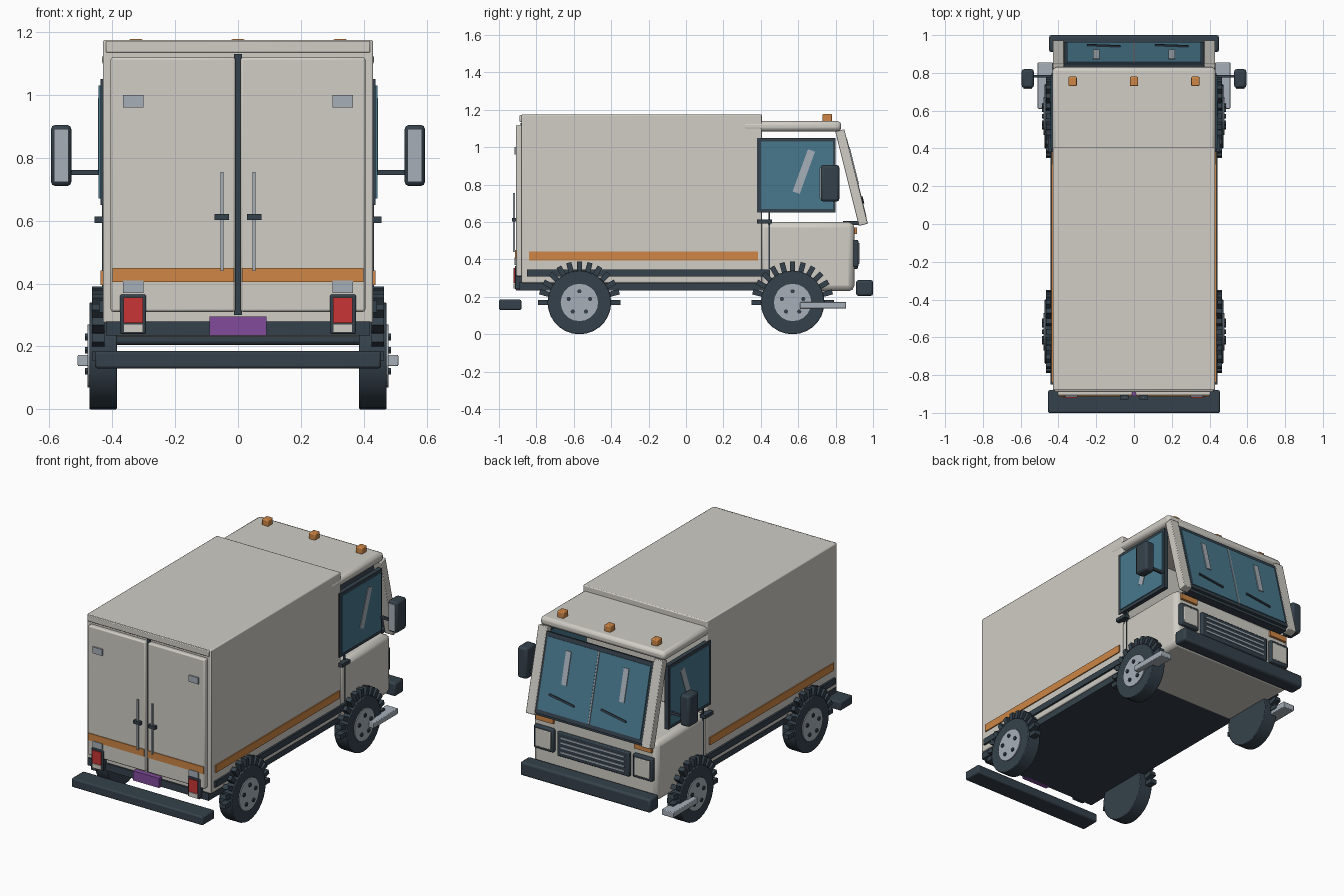
import bpy
import math
from mathutils import Matrix, Vector

default_cube = bpy.data.objects.get("Cube")
if default_cube:
    bpy.data.objects.remove(default_cube, do_unlink=True)


def material(name, red, green, blue):
    mat = bpy.data.materials.new(name)
    mat.use_nodes = True
    colour = (red, green, blue, 1)
    mat.diffuse_color = colour
    mat.node_tree.nodes["Principled BSDF"].inputs["Base Color"].default_value = colour
    return mat


cream = material("cream paint", .63, .61, .56)
dark = material("dark slate", .035, .053, .07)
glass = material("teal glass", .065, .19, .27)
grey = material("light grey metal", .38, .43, .48)
orange = material("orange", .62, .24, .06)
red = material("red lamp", .58, .035, .035)
purple = material("purple plate", .22, .07, .33)


def finish(obj, name, mat, bevel=0, segments=2):
    obj.name = obj.data.name = name
    obj.data.materials.append(mat)
    if bevel:
        mod = obj.modifiers.new("rounded edges", "BEVEL")
        mod.width, mod.segments = bevel, segments
        bpy.ops.object.shade_smooth_by_angle(angle=math.radians(40))
    return obj


def block(name, mat, size, matrix, bevel=0):
    """Box of a given size placed by a matrix."""
    bpy.ops.mesh.primitive_cube_add(size=1)
    obj = bpy.context.object
    obj.data.transform(Matrix.Diagonal((*size, 1)))
    obj.matrix_world = matrix
    return finish(obj, name, mat, bevel)


def box(name, mat, x, y, z, bevel=0):
    """Box from its limits; a single number for x means symmetric."""
    if not isinstance(x, tuple):
        x = (-x, x)
    limits = (x, y, z)
    centre = Vector([(low + high) / 2 for low, high in limits])
    size = [high - low for low, high in limits]
    return block(name, mat, size, Matrix.Translation(centre), bevel)


def pair(name, mat, x, y, z, bevel=0):
    """The same box on both sides."""
    box("left_" + name, mat, x, y, z, bevel)
    box("right_" + name, mat, (-x[1], -x[0]), y, z, bevel)


def disc(name, mat, radius, x, y, z, sides, bevel=0):
    """Cylinder lying along x."""
    bpy.ops.mesh.primitive_cylinder_add(
        vertices=sides, radius=radius, depth=abs(x[1] - x[0]),
        location=(sum(x) / 2, y, z), rotation=(0, math.pi / 2, 0))
    return finish(bpy.context.object, name, mat, bevel)


# Body shell, floor and cab
box("cargo_box", cream, x=.43, y=(-.88, .405), z=(.275, 1.175), bevel=.006)
box("chassis_floor", dark, x=.42, y=(-.89, .41), z=(.235, .28))
box("cab_lower_body", cream, x=.43, y=(.39, .9), z=(.23, .6), bevel=.03)
box("cab_roof", cream, x=.432, y=(.3, .83), z=(1.085, 1.14), bevel=.02)

# Bumpers
box("rear_bumper", dark, x=.455, y=(-1, -.88), z=(.13, .185), bevel=.008)
box("front_bumper", dark, x=.45, y=(.91, 1), z=(.205, .29), bevel=.012)

# Rear doors and fittings
box("rear_door_header", cream, x=.42, y=(-.89, -.87), z=(1.135, 1.172), bevel=.004)
box("rear_door_gap", dark, x=.012, y=(-.885, -.87), z=(.3, 1.13))
pair("rear_door", cream, x=(.008, .405), y=(-.908, -.87), z=(.31, 1.12), bevel=.008)
pair("rear_stripe", orange, x=(.012, .4), y=(-.913, -.9), z=(.405, .45))
for height in (.39, .98):
    pair("door_hinge", grey, x=(.3, .366), y=(-.917, -.9), z=(height - .02, height + .02))
pair("door_rod", grey, x=(.046, .055), y=(-.925, -.915), z=(.44, .755))
pair("door_latch", dark, x=(.028, .075), y=(-.93, -.9), z=(.602, .622))
pair("tail_lamp_frame", dark, x=(.293, .375), y=(-.915, -.87), z=(.24, .365), bevel=.004)
pair("tail_lamp", red, x=(.303, .365), y=(-.921, -.9), z=(.275, .355))
pair("reverse_lamp", cream, x=(.303, .365), y=(-.921, -.9), z=(.245, .272))
box("rear_plate", purple, x=.09, y=(-.91, -.88), z=(.235, .295))

# Side trim
pair("side_stripe", orange, x=(.425, .437), y=(-.84, .385), z=(.395, .442))
pair("side_rail", dark, x=(.42, .442), y=(-.85, .45), z=(.308, .346))
pair("door_seam", dark, x=(.42, .432), y=(.44, .448), z=(.35, .65))
pair("door_handle", dark, x=(.42, .456), y=(.38, .46), z=(.592, .614))
pair("side_step", grey, x=(.43, .51), y=(.61, .855), z=(.137, .173), bevel=.004)

# Side windows with glare strips
pair("window_frame", dark, x=(.41, .438), y=(.38, .8), z=(.65, 1.05))
pair("window_glass", glass, x=(.405, .443), y=(.4, .785), z=(.67, 1.03))
for side in (-1, 1):
    tilt = Matrix.Rotation(math.radians(-20), 4, "X")
    place = Matrix.Translation((side * .443, .63, .87)) @ tilt
    block("window_glare", grey, (.006, .04, .24), place)

# Sloping windscreen, laid out in its own tilted frame
screen = Matrix.Translation((0, .895, .84)) @ Matrix.Rotation(math.radians(14), 4, "X")


def on_screen(name, mat, size, x, height, depth, turn=0, bevel=0):
    place = Matrix.Translation((x, depth, height)) @ Matrix.Rotation(turn, 4, "Y")
    block(name, mat, size, screen @ place, bevel)


on_screen("windscreen_frame", dark, (.75, .02, .48), 0, -.005, 0)
for side in (-1, 1):
    on_screen("windscreen_pane", glass, (.35, .02, .43), side * .181, -.005, .005)
    on_screen("windscreen_pillar", cream, (.06, .05, .52), side * .4, 0, -.01, bevel=.004)
    on_screen("windscreen_glare", grey, (.035, .006, .2), side * .2, .06, .017)
    on_screen("wiper", dark, (.18, .008, .012), side * .18 + .02, -.13, .019,
              turn=math.radians(-9))
on_screen("windscreen_divider", grey, (.008, .006, .43), 0, -.005, .014)
box("windscreen_cowl", dark, x=.37, y=(.84, .95), z=(.585, .605))

# Cab front: headlamps, grille, indicators
pair("headlamp_frame", dark, x=(.275, .41), y=(.88, .922), z=(.36, .505), bevel=.008)
pair("headlamp_lens", cream, x=(.29, .395), y=(.9, .928), z=(.377, .488), bevel=.004)
pair("indicator", orange, x=(.28, .4), y=(.88, .915), z=(.537, .572))
box("grille", dark, x=.25, y=(.88, .92), z=(.35, .5), bevel=.006)
for row in range(4):
    level = .38 + row * .03
    box("grille_bar", grey, x=.22, y=(.91, .925), z=(level - .005, level + .005))

# Roof marker lamps
for x in (-.325, 0, .325):
    box("roof_lamp", orange, x=(x - .022, x + .022), y=(.73, .78), z=(1.135, 1.178), bevel=.006)

# Mirrors
pair("mirror_arm", dark, x=(.41, .54), y=(.775, .79), z=(.746, .762))
pair("mirror_housing", dark, x=(.53, .595), y=(.72, .82), z=(.71, .905), bevel=.014)
pair("mirror_glass", grey, x=(.54, .585), y=(.715, .73), z=(.723, .892))

# Wheels with lug nuts, and arches made of radial blocks
axle = .17
for side in (-1, 1):
    for y in (-.57, .57):
        disc("tyre", dark, axle, (side * .385, side * .473), y, axle, sides=28, bevel=.004)
        disc("rim", grey, .1, (side * .46, side * .479), y, axle, sides=20)
        for nut in range(5):
            angle = math.tau * nut / 5 + math.pi / 2
            disc("lug_nut", dark, .012, (side * .47, side * .487),
                 y + .06 * math.cos(angle), axle + .06 * math.sin(angle), sides=6)
        for step in range(13):
            angle = math.pi * step / 12
            spin = Matrix.Rotation(angle, 4, "X")
            place = Matrix.Translation((side * .445, y, axle)) @ spin
            block("arch_block", dark, (.04, .06, .028),
                  place @ Matrix.Translation((0, .19, 0)))
